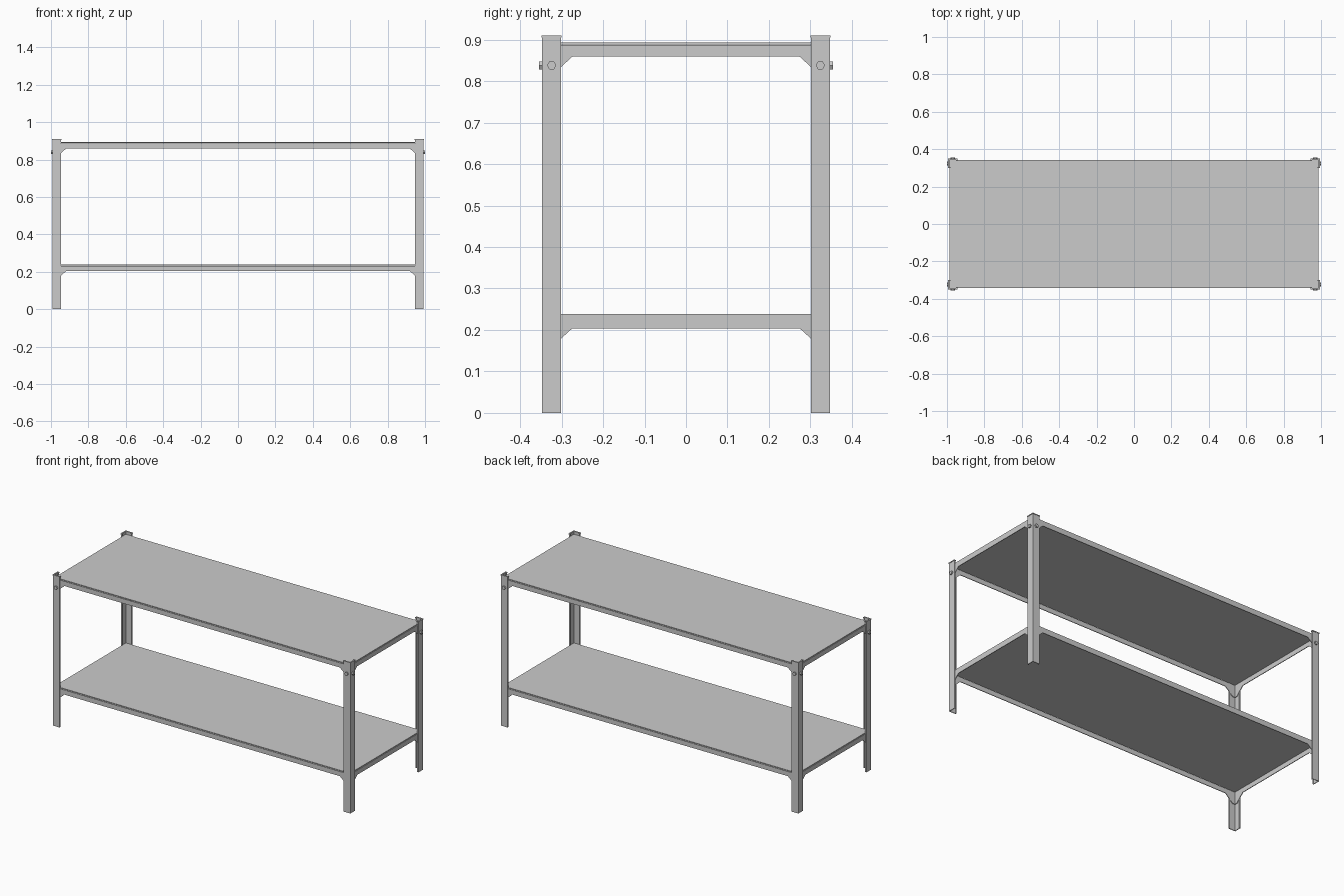
import bpy, bmesh, math
from mathutils import Vector

if "Cube" in bpy.data.objects:
    bpy.data.objects.remove(bpy.data.objects["Cube"])

X, Y, H = 0.992, 0.347, 0.91      # outer leg faces and leg height
T = 0.004                         # sheet thickness


def prism(name, outline, direction, mirror):
    """Extrude a planar outline and mirror it about the chosen axes."""
    bm = bmesh.new()
    face = bm.faces.new([bm.verts.new(p) for p in outline])
    ext = bmesh.ops.extrude_face_region(bm, geom=[face], use_keep_orig=True)
    verts = [g for g in ext["geom"] if isinstance(g, bmesh.types.BMVert)]
    bmesh.ops.translate(bm, vec=Vector(direction), verts=verts)
    bmesh.ops.recalc_face_normals(bm, faces=bm.faces)
    mesh = bpy.data.meshes.new(name)
    bm.to_mesh(mesh)
    bm.free()
    ob = bpy.data.objects.new(name, mesh)
    bpy.context.collection.objects.link(ob)
    if any(mirror):
        mod = ob.modifiers.new("Mirror", "MIRROR")
        mod.use_axis = mirror
        mod.use_mirror_merge = False
    return ob


def angle_profile(z, grow=0.0):
    """Lipped angle section with its outer corner at (X, Y)."""
    w, lip, t = 0.045, 0.009, T + grow
    g = grow
    half = [(g, g), (g, -w - g), (-lip - g, -w - g),
            (-lip - g, -w + T), (-T - g, -w + T), (-T - g, -T - g)]
    other = [(b, a) for a, b in reversed(half[1:5])]
    return [(X + a, Y + b, z) for a, b in half + other]


# Four corner legs with a slightly flared top rim
both = (True, True, False)
prism("corner_legs", angle_profile(0), (0, 0, H), both)
prism("leg_top_rims", angle_profile(H - 0.005, 0.002), (0, 0, 0.005), both)


def skirt_outline(end, leg_inner, low, high):
    """Side rail with sloped gussets dropping at both ends."""
    a, drop = leg_inner - 0.028, 0.045
    right = [(end, high), (end, low - drop),
             (a + drop * 1.1, low - drop), (a, low)]
    return right + [(-u, z) for u, z in reversed(right)]


# Two shelves: thin panel over a folded skirt
for label, top in (("upper", 0.893), ("lower", 0.238)):
    px, py = X - 0.007, Y - 0.008
    prism(label + "_shelf_panel",
          [(-px, -py, top - 0.005), (px, -py, top - 0.005),
           (px, py, top - 0.005), (-px, py, top - 0.005)],
          (0, 0, 0.005), (False, False, False))
    low, high = top - 0.034, top - 0.006
    sx, sy = X - T - 0.001, Y - T - 0.001
    prism(label + "_long_rails",
          [(u, sy, z) for u, z in skirt_outline(sx, X - 0.045, low, high)],
          (0, -T, 0), (False, True, False))
    prism(label + "_end_rails",
          [(sx, u, z) for u, z in skirt_outline(sy, Y - 0.045, low, high)],
          (-T, 0, 0), (True, False, False))

# Hex bolts through both flanges of every leg
hexagon = [(0.011 * math.cos(i * math.pi / 3), 0.011 * math.sin(i * math.pi / 3))
           for i in range(6)]
bz = 0.838
prism("end_bolts", [(X - 0.001, Y - 0.023 + u, bz + v) for u, v in hexagon],
      (0.009, 0, 0), both)
prism("front_back_bolts", [(X - 0.023 + u, Y - 0.001, bz + v) for u, v in hexagon],
      (0, 0.009, 0), both)
